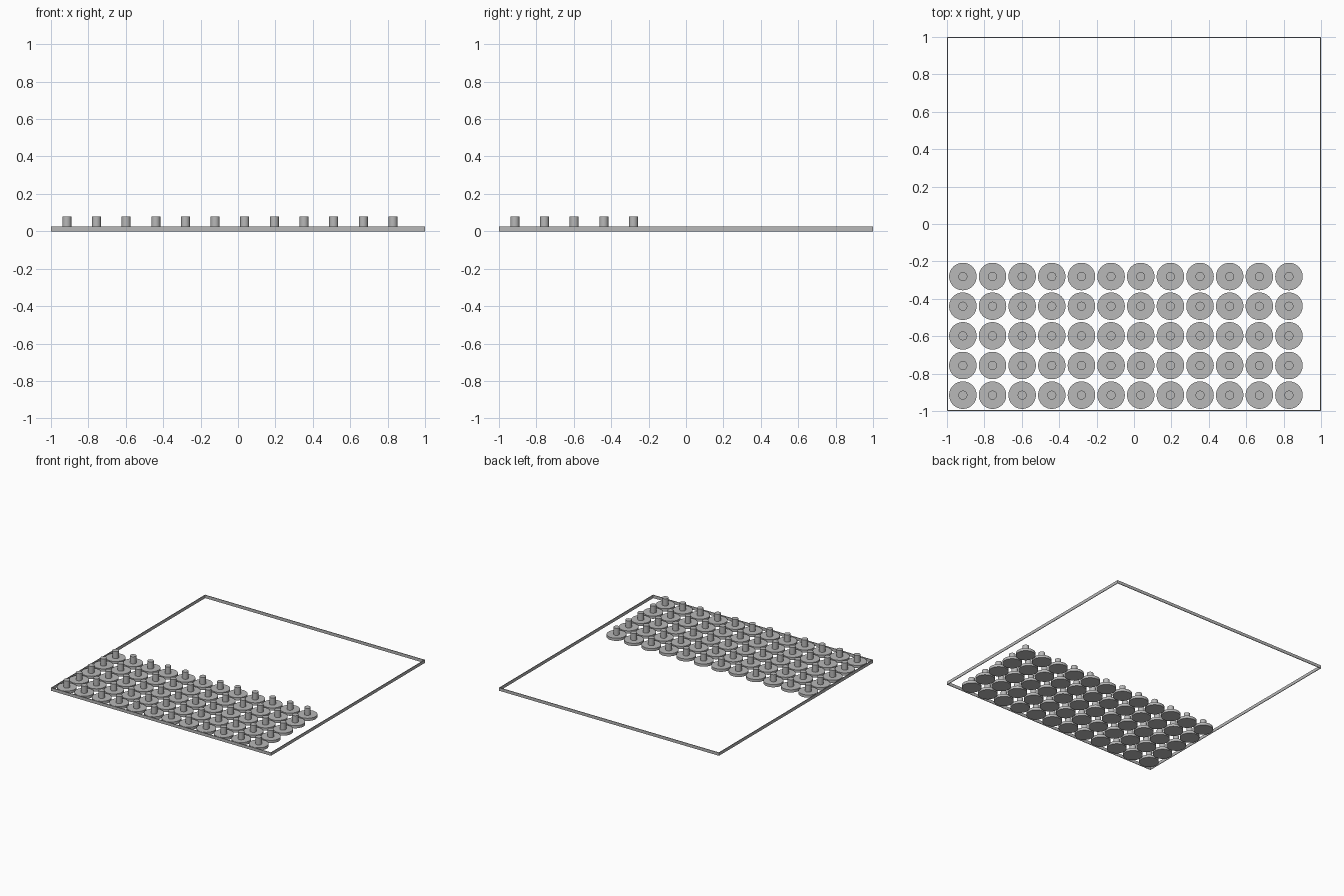
import bpy
import bmesh
from mathutils import Matrix

cube = bpy.data.objects.get("Cube")
if cube:
    bpy.data.objects.remove(cube, do_unlink=True)

# One plain grey for everything
GREY = (0.48, 0.48, 0.48, 1)
grey = bpy.data.materials.new("plain grey")
grey.use_nodes = True
grey.diffuse_color = GREY
grey.node_tree.nodes["Principled BSDF"].inputs["Base Color"].default_value = GREY

FRAME_HEIGHT, FRAME_WALL = 0.025, 0.005
DISC_RADIUS, DISC_HEIGHT = 0.0735, 0.022
PIN_RADIUS, PIN_TOP = 0.024, 0.08
START, PITCH = -0.915, 0.1585
COLUMNS, ROWS = 12, 5


def finish(name, bm):
    mesh = bpy.data.meshes.new(name)
    bm.to_mesh(mesh)
    bm.free()
    mesh.materials.append(grey)
    obj = bpy.data.objects.new(name, mesh)
    bpy.context.collection.objects.link(obj)
    return obj


def ring(bm, radius, z, segments=48):
    made = bmesh.ops.create_circle(bm, segments=segments, radius=radius,
                                   matrix=Matrix.Translation((0, 0, z)))
    return made["verts"]


def bridge(bm, lower, upper):
    n = len(lower)
    for i in range(n):
        j = (i + 1) % n
        bm.faces.new((lower[i], lower[j], upper[j], upper[i]))


# Square border: four thin walls
bm = bmesh.new()
loops = []
for half, z in ((1, 0), (1, FRAME_HEIGHT),
                (1 - FRAME_WALL, FRAME_HEIGHT), (1 - FRAME_WALL, 0)):
    loops.append([bm.verts.new((sx * half, sy * half, z))
                  for sx, sy in ((-1, -1), (1, -1), (1, 1), (-1, 1))])
for k in range(4):
    bridge(bm, loops[k], loops[(k + 1) % 4])
bmesh.ops.recalc_face_normals(bm, faces=bm.faces)
finish("border_frame", bm)

# Stepped peg: flat round base with a narrow upright pin
bm = bmesh.new()
rings = [ring(bm, r, z) for r, z in ((DISC_RADIUS, 0), (DISC_RADIUS, DISC_HEIGHT),
                                     (PIN_RADIUS, DISC_HEIGHT), (PIN_RADIUS, PIN_TOP))]
for lower, upper in zip(rings, rings[1:]):
    bridge(bm, lower, upper)
bm.faces.new(rings[0])
bm.faces.new(rings[-1])
bmesh.ops.recalc_face_normals(bm, faces=bm.faces)
peg = finish("disc_pegs", bm)
peg.location = (START, START, 0)

# Grid of pegs
for axis, count in ((0, COLUMNS), (1, ROWS)):
    mod = peg.modifiers.new("columns" if axis == 0 else "rows", 'ARRAY')
    mod.count = count
    mod.use_relative_offset = False
    mod.use_constant_offset = True
    offset = [0, 0, 0]
    offset[axis] = PITCH
    mod.constant_offset_displace = offset

# Smooth round sides with sharp rims
bpy.ops.object.select_all(action='DESELECT')
peg.select_set(True)
bpy.context.view_layer.objects.active = peg
bpy.ops.object.shade_smooth_by_angle()
